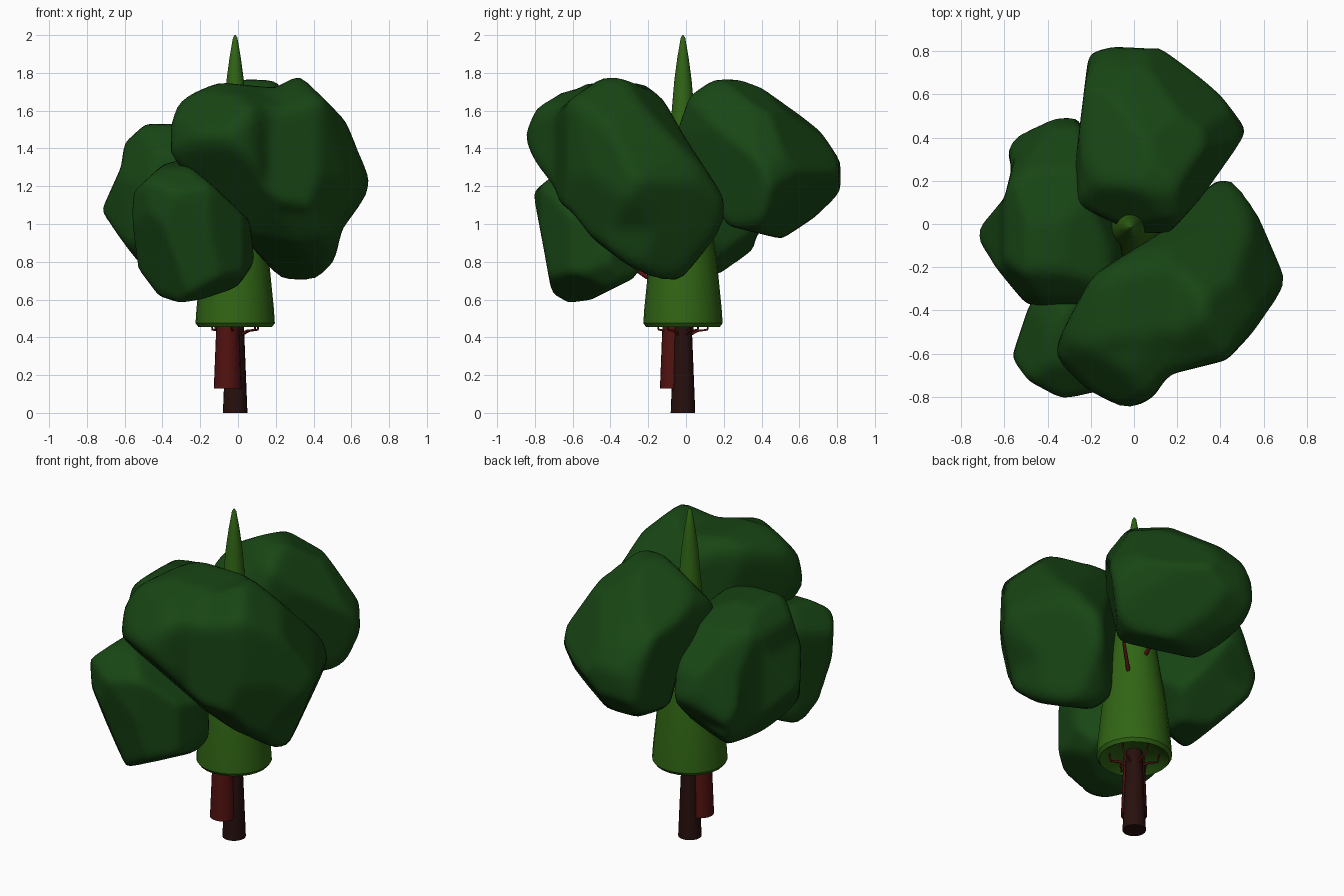
import bpy, bmesh, math
from mathutils import Vector


def material(name, rgb):
    m = bpy.data.materials.new(name)
    m.diffuse_color = (*rgb, 1)
    return m


LEAF = material("leaf", (0.009, 0.06, 0.007))
CORE = material("core_green", (0.03, 0.13, 0.007))
BARK = material("bark", (0.02, 0.005, 0.004))
RED = material("red_bark", (0.085, 0.006, 0.005))
AXIS = (-0.015, -0.016)

# Directions (right, up) in which the leaf outlines are drawn
VIEWS = {"front": ((1, 0, 0), (0, 0, 1)), "side": ((0, 1, 0), (0, 0, 1)), "top": ((1, 0, 0), (0, 1, 0)),
         "front_right": ((.819, .574, 0), (-.275, .392, .878)),
         "back_left": ((-.819, -.574, 0), (.275, -.392, .878)),
         "back_right": ((-.819, .574, 0), (.308, .44, .843))}


def finish(bm, name, mat, angle=40):
    bmesh.ops.recalc_face_normals(bm, faces=bm.faces)
    me = bpy.data.meshes.new(name)
    bm.to_mesh(me)
    bm.free()
    ob = bpy.data.objects.new(name, me)
    bpy.context.collection.objects.link(ob)
    me.materials.append(mat)
    me.shade_smooth()
    me.set_sharp_from_angle(angle=math.radians(angle))
    return ob


def lathe(name, profile, centre, mat, n=20):
    """Revolve (radius, z) pairs about a vertical axis and cap both ends."""
    bm = bmesh.new()
    rings = []
    for r, z in profile:
        rings.append([bm.verts.new((centre[0] + r * math.cos(2 * math.pi * i / n),
                                    centre[1] + r * math.sin(2 * math.pi * i / n), z))
                      for i in range(n)])
    for a, b in zip(rings, rings[1:]):
        for i in range(n):
            j = (i + 1) % n
            bm.faces.new((a[i], a[j], b[j], b[i]))
    bm.faces.new(rings[0])
    bm.faces.new(rings[-1])
    return finish(bm, name, mat)


def reach(poly, c, d):
    """Distance from c along the 2D part of d to an outline."""
    best = 1e3
    for p, q in zip(poly, poly[1:] + poly[:1]):
        ex, ey = q[0] - p[0], q[1] - p[1]
        den = d[0] * ey - d[1] * ex
        if abs(den) < 1e-9:
            continue
        px, py = p[0] - c[0], p[1] - c[1]
        t = (px * ey - py * ex) / den
        s = (px * d[1] - py * d[0]) / den
        if t > 0 and -1e-6 <= s <= 1 + 1e-6:
            best = min(best, t)
    return best


def clump(name, c, **outlines):
    """Leaf mass: a ball trimmed so that its silhouettes follow the outlines."""
    bm = bmesh.new()
    bmesh.ops.create_icosphere(bm, subdivisions=5, radius=1)
    c = Vector(c)
    axes = [(p, Vector(VIEWS[k][0]), Vector(VIEWS[k][1])) for k, p in outlines.items()]
    for v in bm.verts:
        d = v.co.normalized()
        rs = [reach(p, (c @ a, c @ b), (d @ a, d @ b)) for p, a, b in axes]
        soft = math.sqrt(2 / sum(r ** -2 for r in rs[:3]))
        v.co = c + d * min(min(rs), soft * 1.17)
    for _ in range(2):
        bmesh.ops.smooth_vert(bm, verts=bm.verts, factor=0.4,
                              use_axis_x=True, use_axis_y=True, use_axis_z=True)
    return finish(bm, name, LEAF, 60)


def branch(name, pts, r):
    cu = bpy.data.curves.new(name, "CURVE")
    cu.dimensions = "3D"
    cu.bevel_depth = r
    cu.bevel_resolution = 1
    cu.use_fill_caps = True
    sp = cu.splines.new("POLY")
    sp.points.add(len(pts) - 1)
    for i, (q, p) in enumerate(zip(sp.points, pts)):
        q.co = (*p, 1)
        q.radius = 1 - 0.4 * i / (len(pts) - 1)
    ob = bpy.data.objects.new(name, cu)
    bpy.context.collection.objects.link(ob)
    cu.materials.append(RED)


# Trunk, the stub beside it, and the tall green core
lathe("trunk", [(0.065, 0), (0.047, 0.45), (0.03, 1.0)], AXIS, BARK)
lathe("side_trunk", [(0.073, 0.13), (0.06, 0.46), (0.04, 0.8)], (-0.055, -0.065), RED)
lathe("green_core", [(0.12, 0.5), (0.17, 0.47), (0.195, 0.455), (0.21, 0.475), (0.205, 0.55),
                     (0.18, 0.8), (0.125, 1.15), (0.068, 1.5), (0.046, 1.76), (0.03, 1.88),
                     (0.012, 1.985), (0.003, 2.0)], AXIS, CORE, 24)

# Leaf masses
clump("front_foliage", (0.15, -0.33, 1.23),
      front=[(-0.4, 1.35), (-0.33, 1.65), (-0.2, 1.71), (-0.1, 1.75), (0.2, 1.72), (0.35, 1.81),
             (0.58, 1.59), (0.74, 1.37), (0.74, 1.23), (0.55, 0.97), (0.49, 0.71), (0.23, 0.69),
             (0.0, 0.85), (-0.3, 1.05)],
      side=[(-0.88, 1.28), (-0.84, 1.53), (-0.78, 1.69), (-0.57, 1.71), (-0.47, 1.81), (-0.22, 1.74),
            (-0.12, 1.66), (0, 1.45), (0.21, 1.13), (0.21, 0.99), (-0.03, 0.7), (-0.33, 0.71), (-0.6, 1.06)],
      top=[(-0.43, -0.43), (-0.37, -0.6), (-0.21, -0.88), (-0.04, -0.87), (0.1, -0.8), (0.15, -0.7),
           (0.43, -0.63), (0.74, -0.3), (0.74, -0.2), (0.6, 0.03), (0.45, 0.22), (0.38, 0.21),
           (0.12, -0.04), (-0.2, -0.24)],
      front_right=[(-.65, 1.04), (-.63, 1.21), (-.56, 1.32), (-.27, 1.48), (-.01, 1.42), (.47, 1.04),
                   (.5, .93), (.28, .46), (.15, .4), (-.18, .64)],
      back_left=[(-.43, 1.38), (-.24, 1.67), (-.02, 1.83), (.19, 1.74), (.41, 1.75), (.62, 1.54),
                 (.66, 1.36), (.64, 1.0), (0, .6), (-.5, .6), (-.55, 1.1)],
      back_right=[(-.74, 1.02), (-.71, 1.36), (-.56, 1.46), (-.21, 1.42), (.04, 1.35), (-.02, .91),
                  (-.04, .78), (-.23, .63), (-.53, .65), (-.66, .71)])
clump("back_foliage", (0.12, 0.38, 1.33),
      front=[(-0.29, 1.3), (-0.23, 1.68), (-0.05, 1.77), (0.2, 1.76), (0.42, 1.6), (0.54, 1.25),
             (0.42, 0.96), (0.15, 0.91), (-0.2, 0.96)],
      side=[(-0.05, 1.48), (0.02, 1.68), (0.17, 1.78), (0.3, 1.76), (0.48, 1.69), (0.68, 1.54),
            (0.8, 1.36), (0.88, 1.26), (0.78, 1.13), (0.55, 0.91), (0.22, 0.99)],
      top=[(-0.21, 0.79), (-0.1, 0.82), (0.1, 0.81), (0.18, 0.88), (0.33, 0.75), (0.46, 0.6),
           (0.54, 0.43), (0.5, 0.3), (0.38, 0.2), (0.15, -0.06), (0, -0.04), (-0.29, 0.1), (-0.27, 0.3)],
      front_right=[(-.16, 1.45), (-.02, 1.59), (.27, 1.66), (.47, 1.55), (.67, 1.27), (.68, 1.11),
                   (.62, .93), (.33, .85), (-.2, 1.05)],
      back_left=[(-.68, 1.02), (-.66, 1.12), (-.43, 1.43), (-.27, 1.54), (-.16, 1.54), (.17, 1.21),
                 (.15, 1.13), (-.03, .92), (-.09, .66), (-.27, .6), (-.44, .66), (-.62, .89)],
      back_right=[(-.19, 1.45), (-.06, 1.63), (.17, 1.65), (.44, 1.56), (.56, 1.48), (.65, 1.29),
                  (.58, 1.1), (.32, .94), (-.12, 1.02)])
clump("left_foliage", (-0.36, 0.03, 1.13),
      front=[(-0.75, 1.01), (-0.62, 1.3), (-0.6, 1.43), (-0.49, 1.53), (-0.33, 1.53), (-0.1, 1.46),
             (-0.03, 1.25), (-0.1, 0.95), (-0.25, 0.72), (-0.4, 0.7), (-0.56, 0.78)],
      side=[(-0.4, 1.1), (-0.36, 1.38), (-0.22, 1.53), (0, 1.53), (0.25, 1.46), (0.45, 1.25), (0.5, 1.1),
            (0.37, 0.93), (0.35, 0.83), (0.2, 0.73), (-0.1, 0.73), (-0.3, 0.85)],
      top=[(-0.75, -0.06), (-0.6, 0.12), (-0.56, 0.28), (-0.6, 0.32), (-0.56, 0.4), (-0.36, 0.49),
           (-0.25, 0.51), (-0.2, 0.3), (-0.1, 0.1), (-0.05, -0.15), (-0.06, -0.3), (-0.25, -0.41),
           (-0.5, -0.37), (-0.6, -0.25)],
      back_left=[(-.08, .78), (-.05, .94), (.14, 1.27), (.3, 1.4), (.43, 1.37), (.55, 1.28), (.64, 1.0),
                 (.63, .73), (.49, .56), (.23, .46), (-.06, .67)],
      back_right=[(.58, 1.13), (.68, .85), (.65, .74), (.32, .42), (.17, .54), (-.1, .7), (-.1, 1.3), (.4, 1.4)])
clump("low_foliage", (-0.25, -0.48, 0.95),
      front=[(-0.57, 1.0), (-0.55, 1.2), (-0.42, 1.32), (-0.3, 1.34), (-0.15, 1.22), (0.06, 1.02), (0.09, 0.8),
             (0, 0.67), (-0.15, 0.59), (-0.28, 0.57), (-0.42, 0.62), (-0.48, 0.7), (-0.54, 0.78)],
      side=[(-0.81, 1.17), (-0.75, 0.85), (-0.7, 0.57), (-0.5, 0.6), (-0.28, 0.71), (-0.15, 0.9),
            (-0.2, 1.15), (-0.4, 1.34), (-0.65, 1.3)],
      top=[(-0.58, -0.66), (-0.48, -0.73), (-0.33, -0.81), (-0.15, -0.77), (0.03, -0.62), (0.09, -0.4),
           (-0.1, -0.2), (-0.38, -0.2), (-0.49, -0.39)],
      front_right=[(-.82, .93), (-.61, 1.07), (-.2, 1.2), (.05, 1.0), (-.1, .5), (-.25, .42), (-.62, .34), (-.81, .78)])

# Branches reaching into the leaf masses
for i, (x, y, z) in enumerate([(0.25, -0.15, 1.15), (0.05, 0.3, 1.2), (0.2, 0.15, 1.05),
                               (-0.3, 0.05, 1.05), (-0.2, -0.4, 0.85)]):
    a, b = Vector((*AXIS, z - 0.2)), Vector((x, y, z))
    branch(f"branch_{i + 1}", [a, a.lerp(b, 0.5) - Vector((0, 0, 0.03)), b], 0.015)

# Small twigs under the core
for i in range(6):
    t = 2 * math.pi * i / 6 + 0.4
    ray = Vector((math.cos(t), math.sin(t), 0))
    a = Vector((*AXIS, 0.41))
    branch(f"twig_{i + 1}", [a + ray * 0.03, a + ray * 0.08 + Vector((0, 0, 0.025)),
                             a + ray * 0.13 + Vector((0, 0, 0.03)), a + ray * 0.14 + Vector((0, 0, 0.09))], 0.008)
